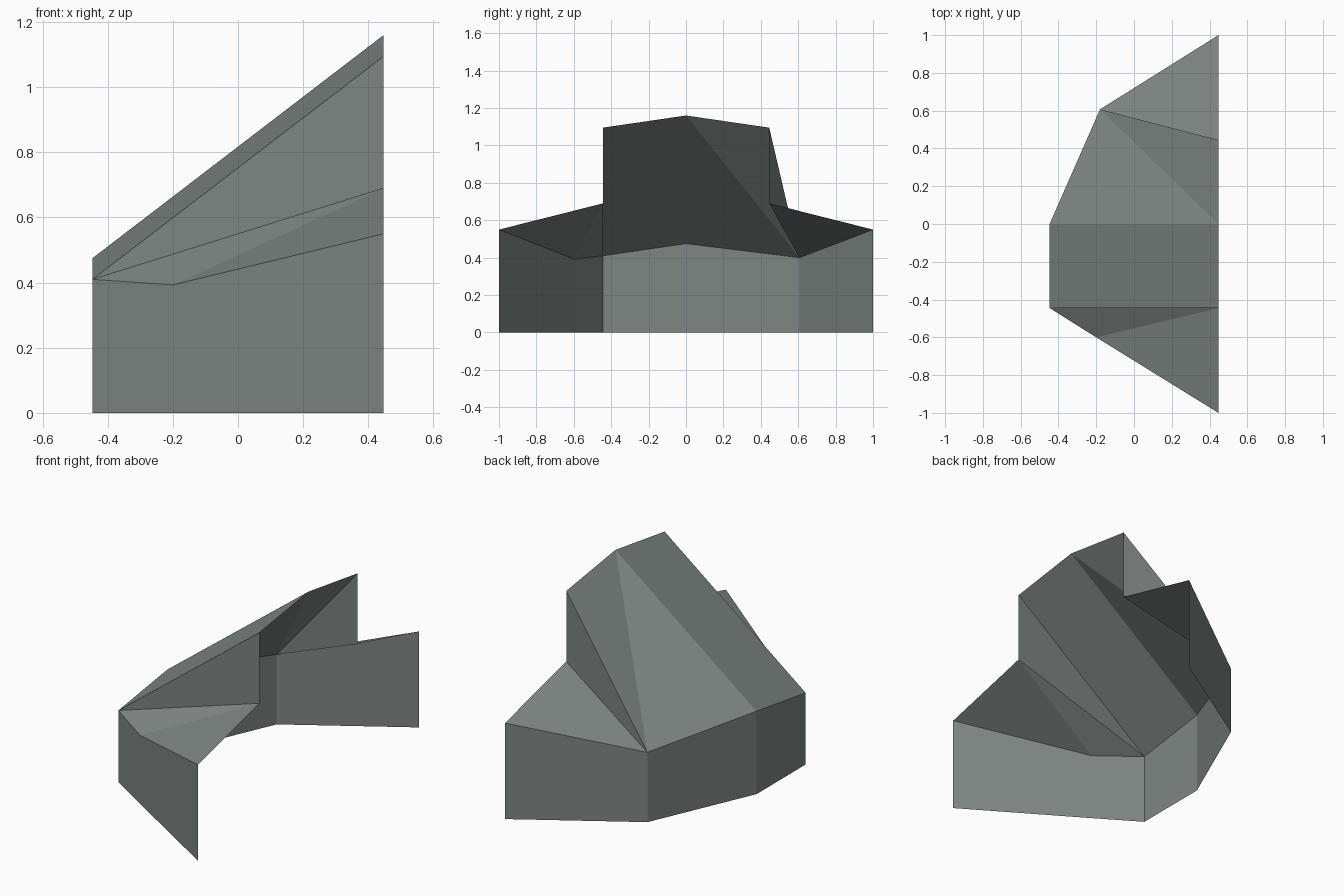
import bpy

if "Cube" in bpy.data.objects:
    bpy.data.objects.remove(bpy.data.objects["Cube"])

# One flat grey-green colour
grey = bpy.data.materials.new("grey_green")
grey.diffuse_color = (0.21, 0.24, 0.23, 1)
grey.use_nodes = True
grey.node_tree.nodes["Principled BSDF"].inputs["Base Color"].default_value = grey.diffuse_color


def panel(name, points, faces):
    """Build a flat-faced sheet part from points and faces."""
    mesh = bpy.data.meshes.new(name)
    mesh.from_pydata(points, [], faces)
    mesh.materials.append(grey)
    obj = bpy.data.objects.new(name, mesh)
    bpy.context.collection.objects.link(obj)
    return obj


X, Y = 0.447, 0.445

# Eaves line, running front to back around the open-sided shell
front_end, front_bend, front_corner, mid, back_bend, back_end = eaves = [
    (X, -1, 0.55), (-0.2, -0.6, 0.393), (-X, -Y, 0.41),
    (-X, 0, 0.475), (-0.18, 0.607, 0.40), (X, 1, 0.55)]

# Open edge of the raised centre roof
ridge = (X, 0, 1.16)
front_high, back_high = [(X, s * Y, 1.095) for s in (-1, 1)]
front_low, back_low = [(X, s * Y, 0.69) for s in (-1, 1)]

# Outer wall: eaves line dropped to the ground
n = len(eaves)
ground = [(x, y, 0) for x, y, z in eaves]
panel("outer_wall", eaves + ground,
      [(i, i + n, i + n + 1, i + 1) for i in range(n - 1)])

# Raised centre roof with its two slopes
panel("centre_roof",
      [front_high, front_corner, mid, ridge, back_bend, back_high],
      [(0, 3, 2, 1), (3, 4, 2), (3, 5, 4)])

# Upright cheeks between the raised roof and the low roofs
panel("front_cheek", [front_corner, front_low, front_high], [(0, 1, 2)])
panel("back_cheek", [back_bend, back_high, back_low], [(0, 1, 2)])

# Low side roofs
panel("front_low_roof", [front_end, front_low, front_corner, front_bend],
      [(0, 1, 3), (1, 2, 3)])
panel("back_low_roof", [back_end, back_bend, back_low], [(0, 1, 2)])
